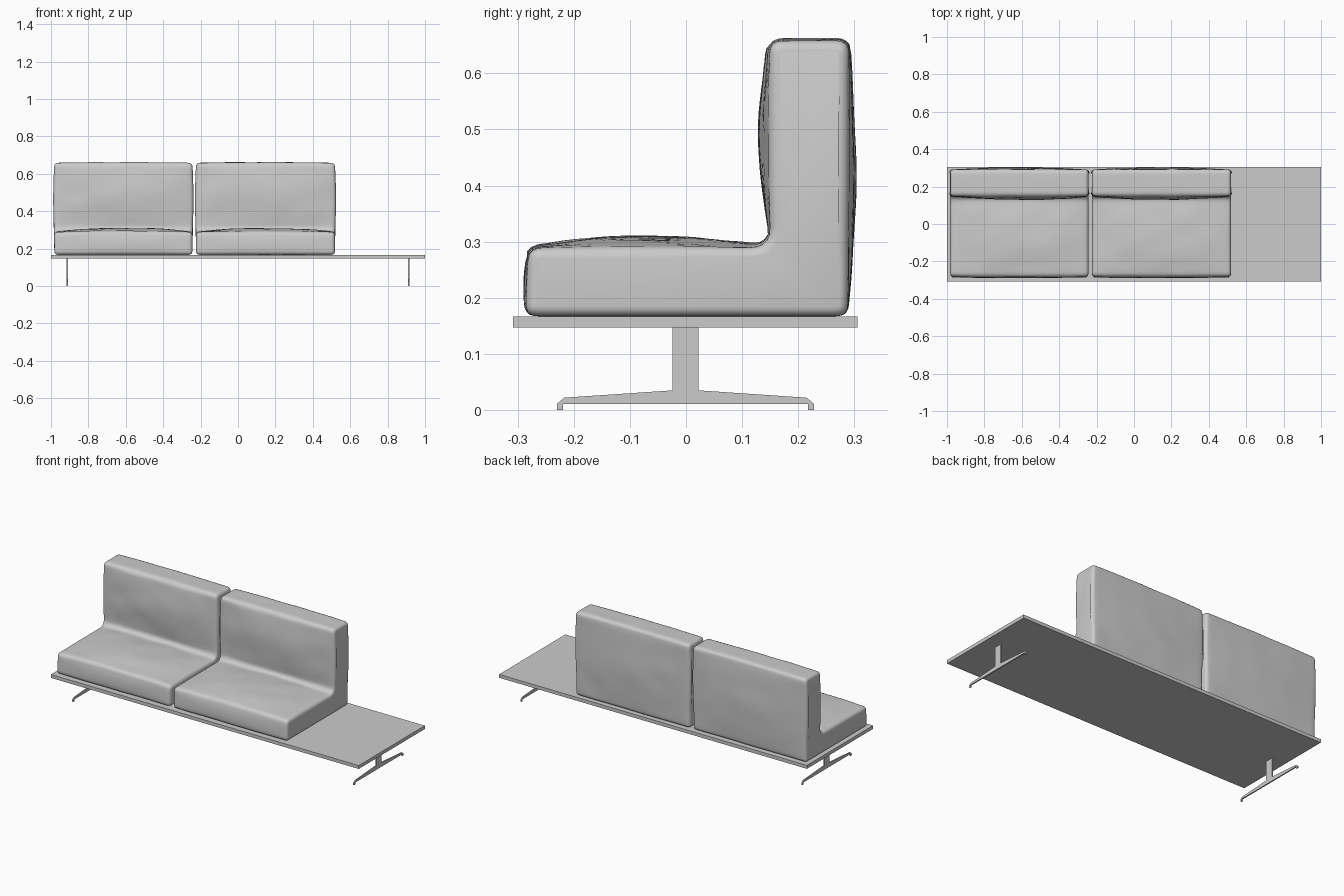
import bpy, bmesh, math
from mathutils import Vector, noise

if "Cube" in bpy.data.objects:
    bpy.data.objects.remove(bpy.data.objects["Cube"])

YC = -0.001          # frame centre in y
BOARD_TOP = 0.167


def finish(bm, name, smooth=False):
    bmesh.ops.recalc_face_normals(bm, faces=bm.faces)
    me = bpy.data.meshes.new(name)
    bm.to_mesh(me)
    bm.free()
    for p in me.polygons:
        p.use_smooth = smooth
    ob = bpy.data.objects.new(name, me)
    bpy.context.collection.objects.link(ob)
    return ob


def rounded_outline(corners, step=0.02, segs=5):
    """Closed 2D outline from (y, z, radius) corners, straights subdivided."""
    arcs = []
    n = len(corners)
    for i, (y, z, r) in enumerate(corners):
        p = Vector((y, z))
        a = (Vector(corners[i - 1][:2]) - p).normalized()
        b = (Vector(corners[(i + 1) % n][:2]) - p).normalized()
        d = r / math.tan(a.angle(b) / 2)
        s, e = p + a * d, p + b * d
        arcs.append([s.lerp(p, t).lerp(p.lerp(e, t), t)
                     for t in (k / segs for k in range(segs + 1))])
    pts = []
    for i, arc in enumerate(arcs):
        pts += arc
        nxt = arcs[(i + 1) % n][0]
        m = max(1, round((nxt - arc[-1]).length / step))
        pts += [arc[-1].lerp(nxt, k / m) for k in range(1, m)]
    return pts


def hump(v, lo, hi):
    t = min(1, max(0, (v - lo) / (hi - lo)))
    return math.sin(math.pi * t)


# L-shaped padded cushions
L_SHAPE = rounded_outline([
    (-0.286, BOARD_TOP, 0.022), (0.288, BOARD_TOP, 0.022),
    (0.291, 0.658, 0.024), (0.149, 0.658, 0.024),
    (0.149, 0.290, 0.035), (-0.281, 0.288, 0.026)])


def puff(p, nrm, u, seed):
    """Swelling of the padding along the outline normal."""
    f = hump(u, 0, 1) ** 0.8
    y, z = p
    wob = noise.noise(Vector((u * 5 + seed, y * 9, z * 9))) * 0.005 * min(1, f * 2)
    if nrm.y > 0.5:
        if z > 0.5:
            return 0.004 * f + wob * 0.4
        return 0.021 * f * hump(y, -0.32, 0.16) + wob
    if nrm.x < -0.5:
        if y > 0.1:
            return 0.019 * f * hump(z, 0.31, 0.68) + wob
        return 0.006 * f * hump(z, 0.167, 0.29) + wob * 0.4
    if nrm.x > 0.5:
        return 0.013 * f * hump(z, 0.167, 0.66) + wob * 0.5
    return 0


def cushion(name, x0, x1, seed, r=0.018):
    # stations along x: rounded ends, even middle
    ends = [(r - r * math.cos(a), r - r * math.sin(a))
            for a in (math.radians(k * 18) for k in range(6))]
    n = 30
    w = x1 - x0
    stations = [(x0 + d, i) for d, i in ends]
    stations += [(x0 + r + (w - 2 * r) * k / n, 0) for k in range(1, n)]
    stations += [(x1 - d, i) for d, i in reversed(ends)]
    bm = bmesh.new()
    rings = []
    m = len(L_SHAPE)
    for x, inset in stations:
        u = (x - x0) / w
        ring = []
        for j, p in enumerate(L_SHAPE):
            t = (L_SHAPE[(j + 1) % m] - L_SHAPE[j - 1]).normalized()
            nrm = Vector((t.y, -t.x))
            q = p + nrm * (puff(p, nrm, u, seed) - inset)
            side = 0.006 * (2 * u - 1) * hump(p.y, 0.27, 0.66)
            ring.append(bm.verts.new((x + side, q.x, q.y)))
        rings.append(ring)
    for a, b in zip(rings, rings[1:]):
        for j in range(m):
            k = (j + 1) % m
            bm.faces.new((a[j], a[k], b[k], b[j]))
    bm.faces.new(rings[0])
    bm.faces.new(rings[-1])
    return finish(bm, name, True)


cushion("left_cushion", -0.982, -0.244, 1.3)
cushion("right_cushion", -0.224, 0.518, 7.7)

# long flat platform
bm = bmesh.new()
bmesh.ops.create_cube(bm, size=1)
bmesh.ops.scale(bm, vec=(2, 0.614, 0.02), verts=bm.verts)
bmesh.ops.translate(bm, vec=(0, YC, BOARD_TOP - 0.01), verts=bm.verts)
finish(bm, "platform")

# thin plate T-legs with small feet
HALF = [(0.023, 0.148), (0.023, 0.035), (0.216, 0.022), (0.229, 0.011),
        (0.229, 0), (0.218, 0), (0.218, 0.011)]
PROFILE = HALF + [(-y, z) for y, z in reversed(HALF)]


def leg(name, x, t=0.007):
    bm = bmesh.new()
    face = bm.faces.new([bm.verts.new((x - t / 2, y + YC, z)) for y, z in PROFILE])
    ext = bmesh.ops.extrude_face_region(bm, geom=[face], use_keep_orig=True)
    verts = [g for g in ext["geom"] if isinstance(g, bmesh.types.BMVert)]
    bmesh.ops.translate(bm, vec=(t, 0, 0), verts=verts)
    return finish(bm, name)


leg("left_leg", -0.913)
leg("right_leg", 0.913)
